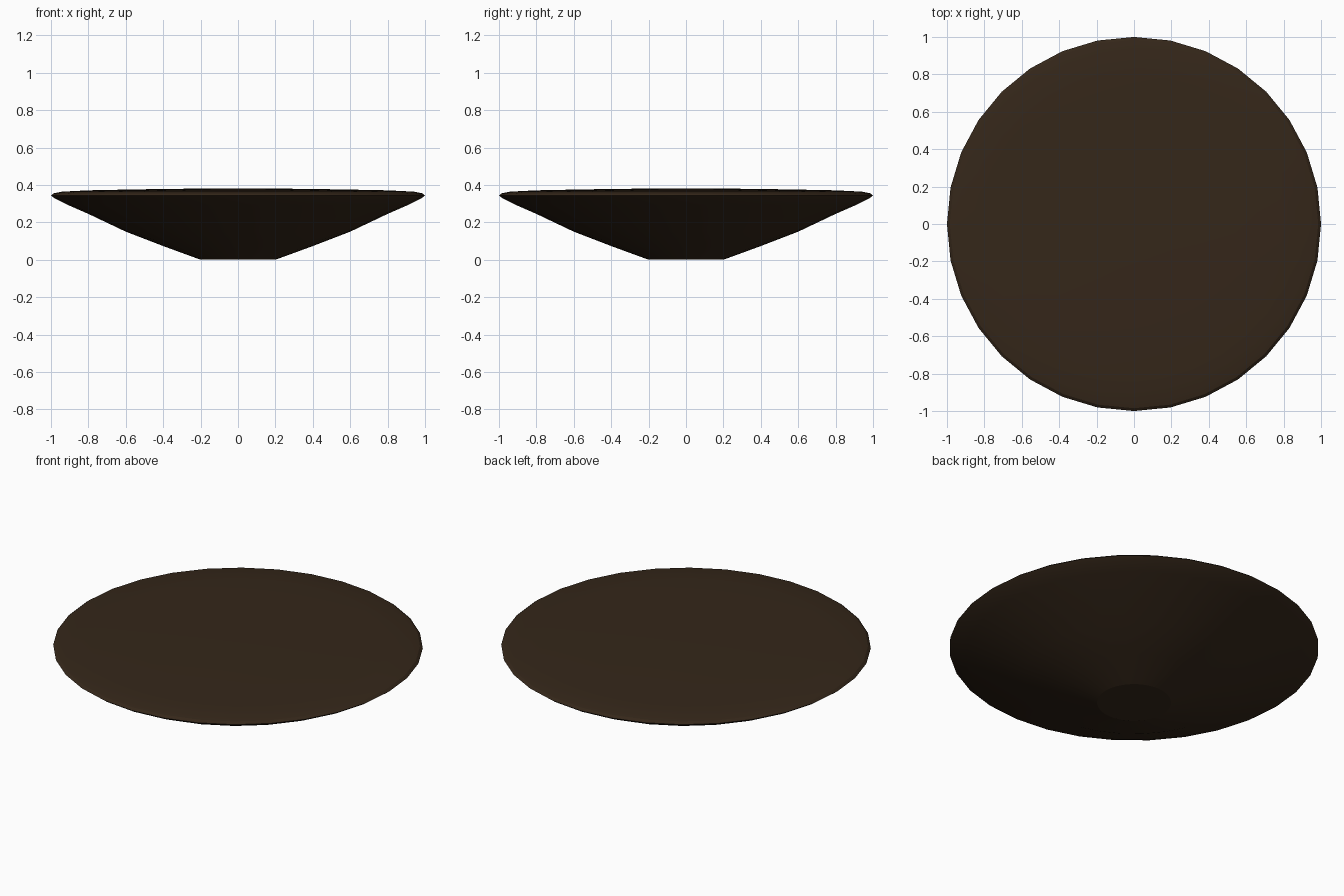
import bpy, bmesh, math

if "Cube" in bpy.data.objects:
    bpy.data.objects.remove(bpy.data.objects["Cube"])

SEGMENTS = 32

# Half profile (radius, height): flat foot, flared underside, rounded rim, low dome
PROFILE = [(0.0, 0.0), (0.2, 0.0), (0.4, 0.073), (0.6, 0.15), (0.8, 0.245),
           (0.91, 0.293), (0.98, 0.328), (1.0, 0.343), (0.985, 0.355),
           (0.94, 0.364), (0.8, 0.371), (0.55, 0.376), (0.25, 0.38), (0.0, 0.381)]


def lathe(name, profile, segments):
    bm = bmesh.new()
    verts = [bm.verts.new((r, 0, z)) for r, z in profile]
    edges = [bm.edges.new(pair) for pair in zip(verts, verts[1:])]
    bmesh.ops.spin(bm, geom=verts + edges, cent=(0, 0, 0), axis=(0, 0, 1),
                   angle=math.tau, steps=segments, use_merge=False)
    bmesh.ops.remove_doubles(bm, verts=bm.verts, dist=0.0005)
    bmesh.ops.recalc_face_normals(bm, faces=bm.faces)
    mesh = bpy.data.meshes.new(name)
    bm.to_mesh(mesh)
    bm.free()
    obj = bpy.data.objects.new(name, mesh)
    bpy.context.collection.objects.link(obj)
    return obj


# Solid domed dish
dish = lathe("domed_dish", PROFILE, SEGMENTS)

# Dark brown finish
mat = bpy.data.materials.new("dark_brown")
mat.diffuse_color = (0.035, 0.02, 0.01, 1)
mat.use_nodes = True
mat.node_tree.nodes["Principled BSDF"].inputs["Base Color"].default_value = mat.diffuse_color
dish.data.materials.append(mat)

# Smooth shading with a sharp foot edge
bpy.context.view_layer.objects.active = dish
dish.select_set(True)
bpy.ops.object.shade_smooth_by_angle(angle=math.radians(19))
